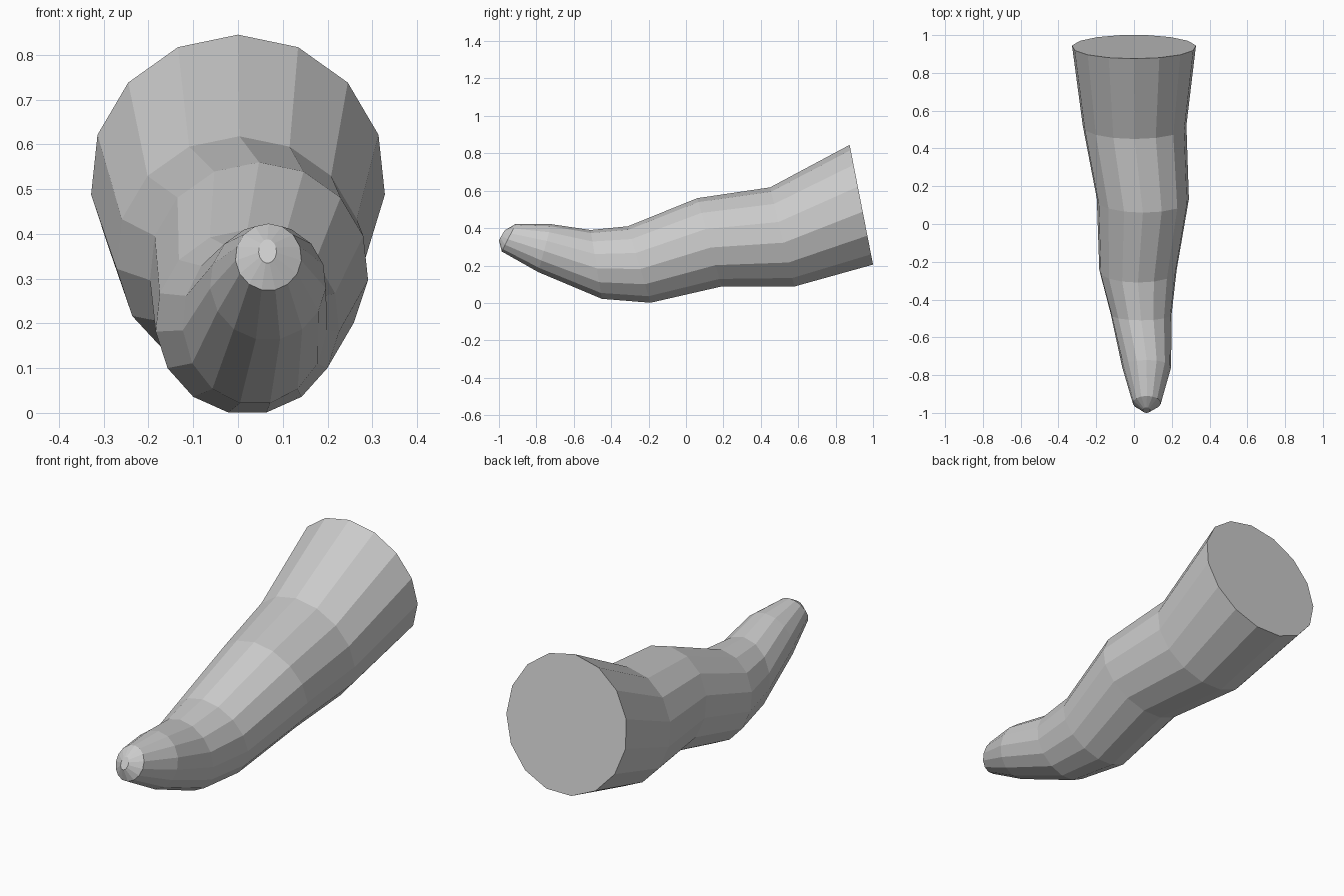
import bpy, bmesh, math

if "Cube" in bpy.data.objects:
    bpy.data.objects.remove(bpy.data.objects["Cube"])

SIDES = 15
# Rings back to front: centre x, half width, top (y, z), bottom (y, z)
RINGS = [
    (0.0,   0.33,  (0.875, 0.845), (1.0, 0.205)),
    (0.003, 0.276, (0.45, 0.618),  (0.58, 0.088)),
    (0.047, 0.245, (0.06, 0.56),   (0.19, 0.088)),
    (0.021, 0.206, (-0.31, 0.41),  (-0.19, 0.001)),
    (0.038, 0.162, (-0.51, 0.39),  (-0.45, 0.022)),
    (0.067, 0.13,  (-0.72, 0.421), (-0.79, 0.165)),
    (0.068, 0.074, (-0.91, 0.423), (-0.985, 0.275)),
    (0.066, 0.02,  (-0.97, 0.388), (-1.0, 0.335)),
]


def add_ring(bm, cx, half, top, bottom):
    # Tilted ring with one vertex at the top and a flat edge at the bottom
    drop = 1 + math.cos(math.pi / SIDES)
    verts = []
    for i in range(SIDES):
        a = 2 * math.pi * i / SIDES
        t = (1 - math.cos(a)) / drop
        verts.append(bm.verts.new((cx + half * math.sin(a),
                                   top[0] + (bottom[0] - top[0]) * t,
                                   top[1] + (bottom[1] - top[1]) * t)))
    return verts


# Lofted, tapering limb
bm = bmesh.new()
loops = [add_ring(bm, *r) for r in RINGS]
for a, b in zip(loops, loops[1:]):
    for i in range(SIDES):
        j = (i + 1) % SIDES
        bm.faces.new((a[i], a[j], b[j], b[i]))

# Flat end caps
bm.faces.new(loops[0])
bm.faces.new(loops[-1])
bmesh.ops.recalc_face_normals(bm, faces=bm.faces)

mesh = bpy.data.meshes.new("tapered_limb")
bm.to_mesh(mesh)
bm.free()
bpy.context.collection.objects.link(bpy.data.objects.new("tapered_limb", mesh))
